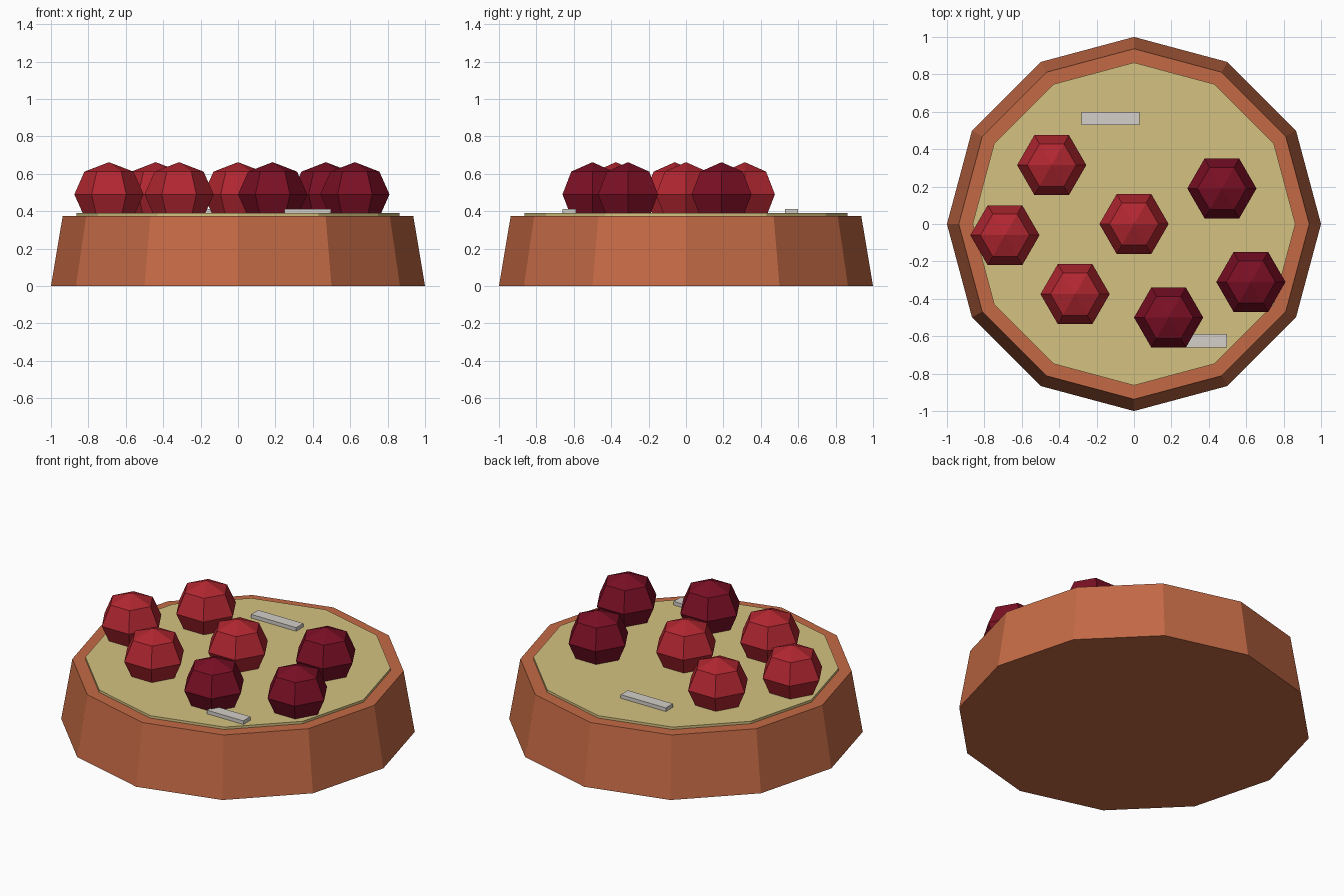
import bpy, bmesh, math

if "Cube" in bpy.data.objects:
    bpy.data.objects.remove(bpy.data.objects["Cube"])


def material(name, r, g, b):
    """Flat colour from 8-bit sRGB values."""
    def lin(c):
        c /= 255
        return c / 12.92 if c <= 0.04045 else ((c + 0.055) / 1.055) ** 2.4
    m = bpy.data.materials.new(name)
    m.diffuse_color = (lin(r), lin(g), lin(b), 1)
    m.use_nodes = True
    m.node_tree.nodes["Principled BSDF"].inputs["Base Color"].default_value = m.diffuse_color
    return m


crust_mat = material("baked_crust", 196, 106, 69)
cream_mat = material("custard", 213, 194, 129)
red_mat = material("bright_red", 177, 38, 48)
dark_mat = material("dark_red", 122, 15, 36)
almond_mat = material("pale_grey", 211, 207, 201)


def finish(bm, name, mat, loc=(0, 0, 0)):
    bmesh.ops.recalc_face_normals(bm, faces=bm.faces)
    me = bpy.data.meshes.new(name)
    bm.to_mesh(me)
    bm.free()
    me.materials.append(mat)
    ob = bpy.data.objects.new(name, me)
    ob.location = loc
    bpy.context.collection.objects.link(ob)
    return ob


def lathe(name, profile, sides, mat, loc=(0, 0, 0)):
    """Faceted solid of revolution; a radius of 0 makes a pole."""
    bm = bmesh.new()
    rings = []
    for r, z in profile:
        count = sides if r > 0 else 1
        rings.append([bm.verts.new((r * math.cos(math.tau * i / sides),
                                    r * math.sin(math.tau * i / sides), z))
                      for i in range(count)])
    for a, b in zip(rings, rings[1:]):
        for i in range(sides):
            j = (i + 1) % sides
            quad = [a[i % len(a)], a[j % len(a)], b[j % len(b)], b[i % len(b)]]
            bm.faces.new(list(dict.fromkeys(quad)))
    for ring in (rings[0], rings[-1]):
        if len(ring) > 1:
            bm.faces.new(ring)
    return finish(bm, name, mat, loc)


# Tapered crust and the thin filling disc on top
lathe("crust", [(1.0, 0), (0.937, 0.375)], 12, crust_mat)
lathe("filling", [(0.863, 0.365), (0.863, 0.39)], 12, cream_mat)

# Slightly squashed six-sided berries
R, H = 0.185, 0.172
berry = [(R * math.cos(t) if abs(t) < 1.5 else 0, H * math.sin(t))
         for t in (math.pi / 4 * k for k in range(-2, 3))]
red_spots = [(0, 0), (-0.44, 0.315), (-0.69, -0.06), (-0.315, -0.375)]
dark_spots = [(0.47, 0.19), (0.625, -0.31), (0.185, -0.5)]
for name, spots, mat in (("red_berry", red_spots, red_mat),
                         ("dark_berry", dark_spots, dark_mat)):
    for i, (x, y) in enumerate(spots):
        lathe(f"{name}_{i + 1}", berry, 6, mat, (x, y, 0.49))

# Thin slivers lying on the filling
for i, (x, y, length) in enumerate([(-0.126, 0.565, 0.31), (0.373, -0.624, 0.25)]):
    bm = bmesh.new()
    bmesh.ops.create_cube(bm, size=1)
    bmesh.ops.scale(bm, vec=(length, 0.07, 0.025), verts=bm.verts)
    finish(bm, f"almond_sliver_{i + 1}", almond_mat, (x, y, 0.4))
